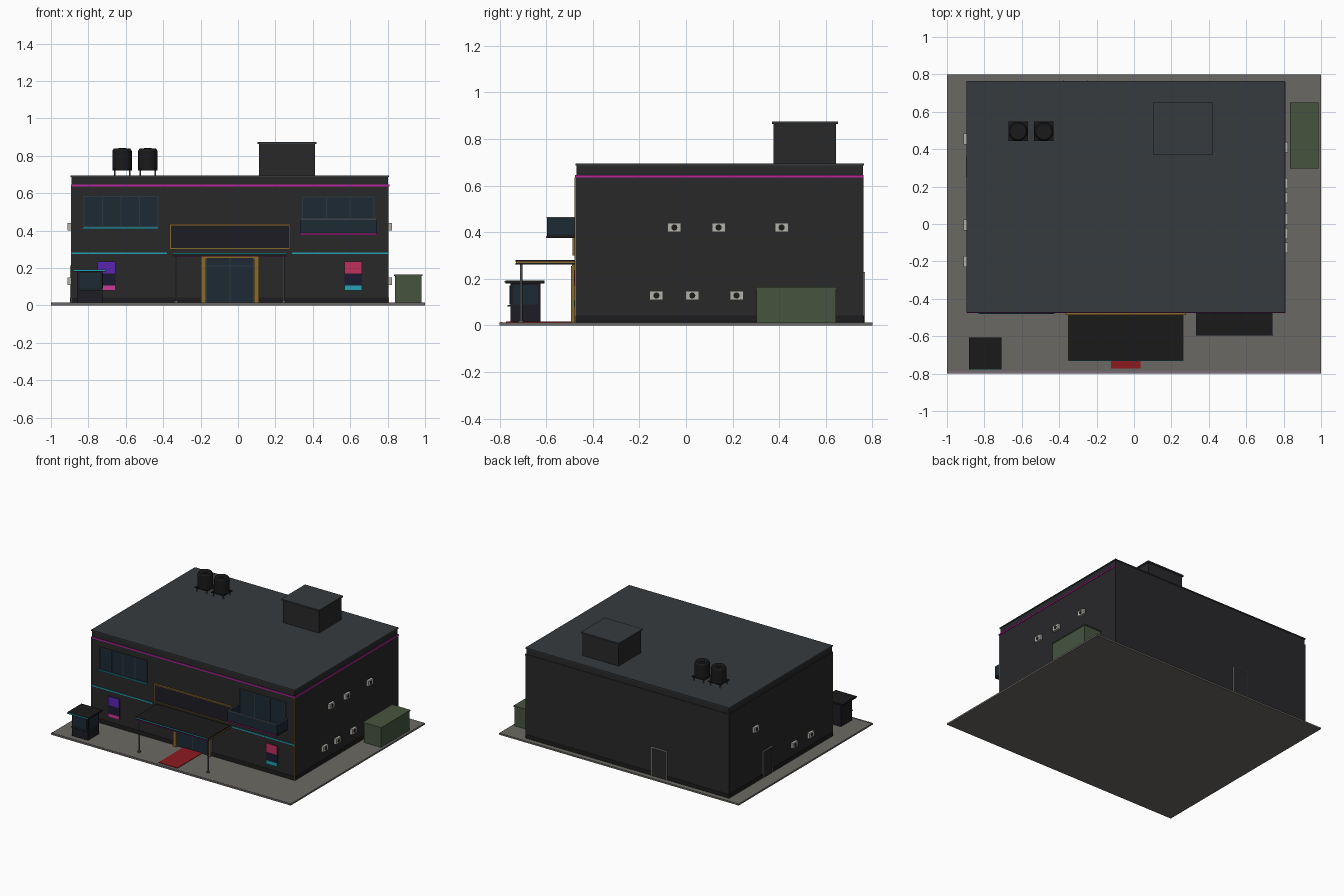
import bpy, bmesh, math
from mathutils import Matrix, Vector

if "Cube" in bpy.data.objects:
    bpy.data.objects.remove(bpy.data.objects["Cube"])

mats = {}

def mat(name, hexcol):
    c = [int(hexcol[i:i + 2], 16) / 255 for i in (0, 2, 4)]
    m = bpy.data.materials.new(name)
    m.diffuse_color = [((v + 0.055) / 1.055) ** 2.4 if v > 0.04 else v / 12.92 for v in c] + [1]
    m.use_nodes = True
    m.node_tree.nodes["Principled BSDF"].inputs["Base Color"].default_value = m.diffuse_color
    mats[name] = m

for n, h in dict(wall="28282a", plinth="1c1c1e", roof="363b3e", black="1a1a1b", glass="1c2a35",
                 frame="2b3a42", gold="8a6a2c", cyan="22a5b4", magenta="b8259c", pave="6b6963",
                 curb="7a6c78", red="8c1a1e", green="46543f", ac="b4b2a8", sign="1c1c24",
                 purple="5a25b0", pink="c83c96", crimson="c0305c", navy="1a1a30",
                 metal="5a5c60", trim="a8a8aa").items():
    mat(n, h)

def finish(name, bm, m):
    me = bpy.data.meshes.new(name)
    bm.to_mesh(me)
    bm.free()
    me.materials.append(mats[m])
    ob = bpy.data.objects.new(name, me)
    bpy.context.collection.objects.link(ob)
    return ob

def box(name, x, y, z, m):
    """Box from (min, max) pairs."""
    bm = bmesh.new()
    c = [(a + b) / 2 for a, b in (x, y, z)]
    s = [b - a for a, b in (x, y, z)]
    bmesh.ops.create_cube(bm, size=1, matrix=Matrix.Translation(c) @ Matrix.Diagonal((*s, 1)))
    return finish(name, bm, m)

def cyl(name, c, r, h, m, seg=12, rot=None, r2=None):
    bm = bmesh.new()
    mx = Matrix.Translation(c) @ (rot or Matrix())
    bmesh.ops.create_cone(bm, cap_ends=True, segments=seg, radius1=r,
                          radius2=r if r2 is None else r2, depth=h, matrix=mx)
    return finish(name, bm, m)

X0, X1, Y0, Y1 = -0.893, 0.805, -0.472, 0.762
G = 0.012

# Ground and building shell
box("pavement", (-1, 1), (-0.8, 0.8), (0, G), "pave")
box("curb_line", (-1, 1), (-0.797, -0.787), (G, G + 0.002), "curb")
box("main_walls", (X0, X1), (Y0, Y1), (G, 0.645), "wall")
box("plinth", (X0 - 0.002, X1 + 0.002), (Y0 - 0.002, Y1 + 0.002), (G, 0.042), "plinth")
box("parapet", (X0 + 0.003, X1 - 0.003), (Y0 + 0.003, Y1 - 0.003), (0.645, 0.687), "wall")
box("roof_cap", (X0 - 0.002, X1 + 0.002), (Y0 - 0.002, Y1 + 0.002), (0.687, 0.695), "roof")

# Light strips
box("front_magenta_strip", (X0, X1 + 0.005), (Y0 - 0.005, Y0), (0.635, 0.645), "magenta")
box("side_magenta_strip", (X1, X1 + 0.005), (Y0, Y1), (0.635, 0.645), "magenta")
box("left_cyan_strip", (X0, -0.38), (Y0 - 0.005, Y0), (0.274, 0.283), "cyan")
box("right_cyan_strip", (0.29, X1), (Y0 - 0.005, Y0), (0.274, 0.283), "cyan")
for n, x in (("left", X0), ("right", X1 - 0.004)):
    box(n + "_corner_gold_strip", (x, x + 0.004), (Y0 - 0.006, Y0), (G, 0.635), "gold")

# Upper windows
def window(name, x0, x1, z0, z1, panes):
    box(name + "_glass", (x0, x1), (Y0 - 0.003, Y0), (z0, z1), "glass")
    for i in range(panes + 1):
        x = x0 + (x1 - x0) * i / panes
        box(name + "_mullion", (x - 0.003, x + 0.003), (Y0 - 0.006, Y0), (z0, z1), "frame")
    for z in (z0, z1):
        box(name + "_rail", (x0 - 0.003, x1 + 0.003), (Y0 - 0.006, Y0), (z - 0.003, z + 0.003), "frame")

window("left_window", -0.823, -0.427, 0.42, 0.583, 4)
box("window_ledge", (-0.833, -0.425), (Y0 - 0.01, Y0), (0.408, 0.416), "cyan")
window("balcony_window", 0.345, 0.727, 0.39, 0.58, 3)

# Balcony
BX0, BX1, BY = 0.332, 0.742, -0.597
box("balcony_slab", (BX0, BX1), (BY, Y0), (0.375, 0.39), "black")
box("balcony_magenta_edge", (BX0, BX1), (BY - 0.003, BY), (0.376, 0.383), "magenta")
box("balcony_front_glass", (BX0, BX1), (BY, BY + 0.005), (0.39, 0.46), "glass")
box("balcony_front_rail", (BX0, BX1), (BY - 0.002, BY + 0.007), (0.46, 0.466), "metal")
for x in (BX0, BX1 - 0.005):
    box("balcony_side_glass", (x, x + 0.005), (BY, Y0), (0.39, 0.46), "glass")
    box("balcony_side_rail", (x - 0.001, x + 0.006), (BY, Y0), (0.46, 0.466), "metal")

# Blank sign panel with gold border
box("sign_panel", (-0.362, 0.276), (Y0 - 0.01, Y0), (0.303, 0.432), "sign")
for z in (0.300, 0.428):
    box("sign_border", (-0.365, 0.279), (Y0 - 0.014, Y0), (z, z + 0.006), "gold")
for x in (-0.365, 0.273):
    box("sign_border", (x, x + 0.006), (Y0 - 0.014, Y0), (0.3, 0.434), "gold")

# Entrance canopy
CX0, CX1, CY = -0.35, 0.263, -0.73
box("canopy", (CX0, CX1), (CY, Y0), (0.261, 0.281), "black")
box("canopy_cyan_edge", (CX0, CX1), (CY - 0.003, CY), (0.274, 0.279), "cyan")
box("canopy_magenta_edge", (CX0, CX1), (CY - 0.003, CY), (0.261, 0.265), "magenta")
for x in (CX0, CX1):
    box("canopy_gold_edge", (x - 0.003, x + 0.003), (CY, Y0), (0.267, 0.274), "gold")
for x in (-0.33, 0.245):
    cyl("canopy_post", (x, -0.707, 0.138), 0.005, 0.252, "metal")
    cyl("canopy_post_base", (x, -0.707, 0.017), 0.011, 0.01, "metal")

# Entrance doors
box("entrance_glass", (-0.172, 0.087), (Y0 - 0.006, Y0), (G, 0.255), "glass")
for x in (-0.197, 0.086):
    box("entrance_column", (x, x + 0.026), (Y0 - 0.022, Y0), (G, 0.255), "gold")
box("entrance_header", (-0.197, 0.112), (Y0 - 0.018, Y0), (0.25, 0.261), "gold")
box("entrance_transom", (-0.172, 0.087), (Y0 - 0.01, Y0), (0.207, 0.213), "frame")
for x in (-0.168, -0.043, 0.083):
    box("entrance_mullion", (x - 0.003, x + 0.003), (Y0 - 0.01, Y0), (G, 0.25), "frame")
box("red_carpet", (-0.123, 0.035), (-0.773, Y0), (G, 0.016), "red")

# Posters
def poster(name, x0, x1, top, low):
    box(name + "_board", (x0, x1), (Y0 - 0.006, Y0), (0.08, 0.235), "navy")
    box(name + "_top_block", (x0, x1), (Y0 - 0.009, Y0), (0.17, 0.235), top)
    box(name + "_low_block", (x0, x1), (Y0 - 0.009, Y0), (0.08, 0.107), low)

poster("left_poster", -0.75, -0.655, "purple", "pink")
poster("right_poster", 0.57, 0.663, "crimson", "cyan")

# Ticket kiosk
box("kiosk_body", (-0.857, -0.725), (-0.753, -0.625), (G, 0.18), "sign")
box("kiosk_roof", (-0.882, -0.708), (-0.775, -0.607), (0.18, 0.193), "black")
box("kiosk_roof_strip", (-0.882, -0.708), (-0.778, -0.775), (0.184, 0.191), "cyan")
box("kiosk_front_window", (-0.847, -0.735), (-0.757, -0.75), (0.09, 0.172), "glass")
box("kiosk_side_window", (-0.728, -0.722), (-0.742, -0.636), (0.09, 0.172), "glass")
box("kiosk_counter", (-0.857, -0.725), (-0.765, -0.75), (0.08, 0.087), "frame")

# Refuse container
box("container_body", (0.84, 0.982), (0.303, 0.643), (G, 0.157), "green")
box("container_lid", (0.833, 0.987), (0.298, 0.649), (0.157, 0.165), "green")

# Stair house on the roof
box("stair_house", (0.112, 0.412), (0.376, 0.644), (0.695, 0.864), "wall")
box("stair_house_cap", (0.103, 0.421), (0.368, 0.653), (0.864, 0.874), "roof")

# Water tanks on stands
for cx in (-0.62, -0.482):
    cy = 0.495
    for dx in (-0.04, 0.04):
        for dy in (-0.04, 0.04):
            cyl("tank_leg", (cx + dx, cy + dy, 0.709), 0.004, 0.028, "metal", 8)
    box("tank_stand", (cx - 0.052, cx + 0.052), (cy - 0.052, cy + 0.052), (0.721, 0.728), "black")
    cyl("tank_body", (cx, cy, 0.777), 0.052, 0.098, "black", 20)
    cyl("tank_shoulder", (cx, cy, 0.832), 0.052, 0.012, "black", 20, r2=0.044)
    cyl("tank_lid", (cx, cy, 0.839), 0.02, 0.006, "black", 16)

# Air conditioners on both side walls
def ac(y, z, side):
    wx = X1 if side > 0 else X0
    ox = wx + side * 0.018
    box("air_conditioner", (min(wx, ox), max(wx, ox)), (y - 0.029, y + 0.029), (z - 0.02, z + 0.02), "ac")
    cyl("air_conditioner_fan", (ox, y, z), 0.013, 0.003, "black", 16, Matrix.Rotation(math.pi / 2, 4, 'Y'))

for y, z in ((-0.05, 0.42), (0.14, 0.42), (0.41, 0.42), (-0.127, 0.128), (0.027, 0.128), (0.217, 0.128)):
    ac(y, z, 1)
for y, z in ((0.455, 0.42), (-0.005, 0.128), (-0.2, 0.128)):
    ac(y, z, -1)

# Service doors: back wall and left wall
box("back_door", (-0.372, -0.25), (Y1, Y1 + 0.004), (G, 0.225), "wall")
for x in (-0.376, -0.25):
    box("back_door_jamb", (x, x + 0.004), (Y1, Y1 + 0.007), (G, 0.229), "trim")
box("back_door_head", (-0.376, -0.246), (Y1, Y1 + 0.007), (0.225, 0.229), "trim")
box("side_door", (X0 - 0.004, X0), (0.252, 0.36), (G, 0.21), "wall")
for y in (0.25, 0.358):
    box("side_door_jamb", (X0 - 0.006, X0), (y, y + 0.003), (G, 0.213), "trim")
box("side_door_head", (X0 - 0.006, X0), (0.25, 0.361), (0.21, 0.213), "trim")
